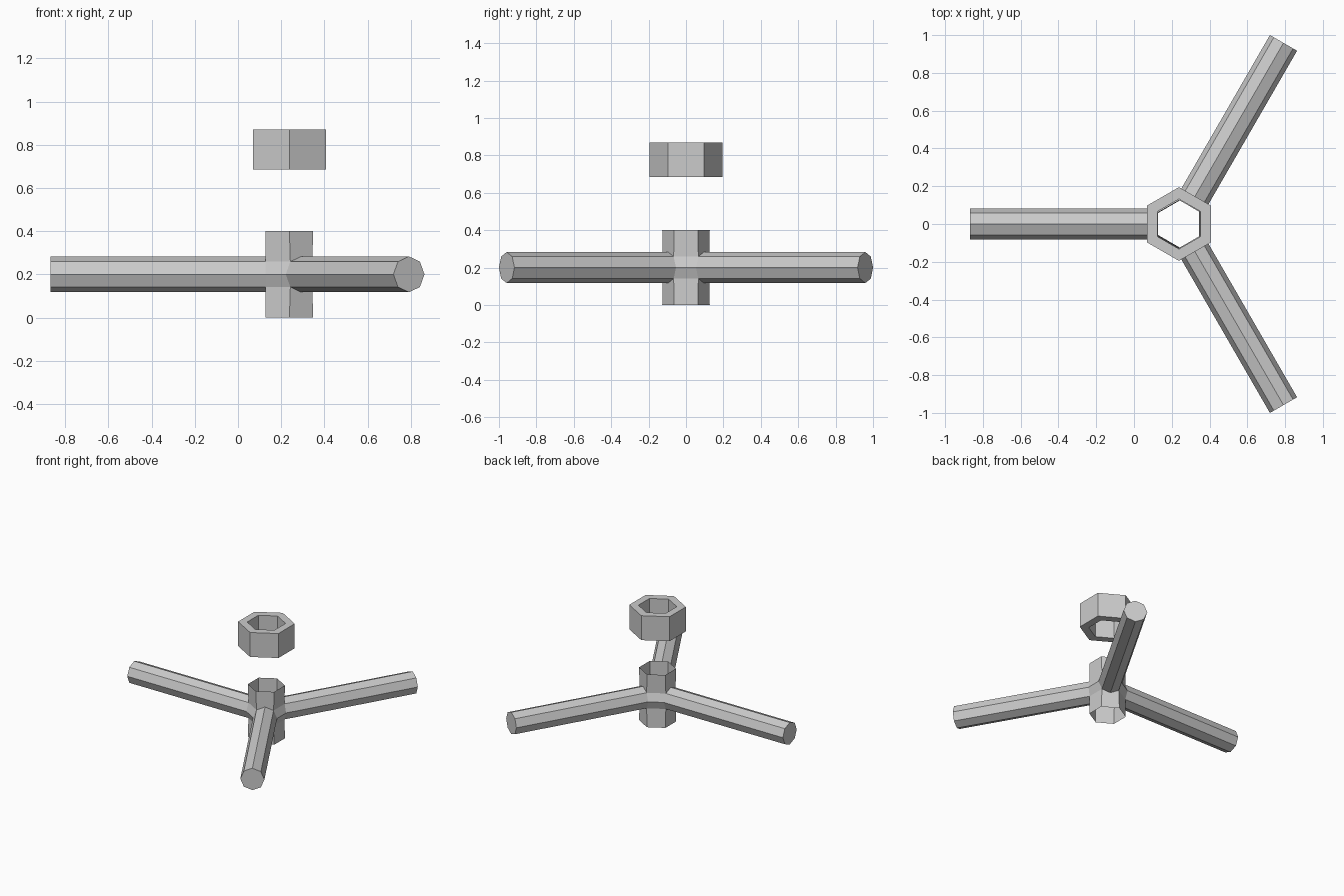
import bpy, bmesh
from math import sin, cos, pi, radians

CX, MID = 0.238, 0.2           # hub axis and arm height
APOTHEM, SIDE = 0.11, 0.0635   # hub hexagon: face distance and half face width
ARM_R, REACH = 0.083, 1.107    # octagonal arms

cube = bpy.data.objects.get("Cube")
if cube:
    bpy.data.objects.remove(cube, do_unlink=True)

grey = bpy.data.materials.new("light grey")
grey.use_nodes = True
colour = (0.6, 0.6, 0.6, 1)
grey.diffuse_color = colour
grey.node_tree.nodes["Principled BSDF"].inputs["Base Color"].default_value = colour


def finish(bm, name):
    bmesh.ops.recalc_face_normals(bm, faces=bm.faces)
    mesh = bpy.data.meshes.new(name)
    bm.to_mesh(mesh)
    bm.free()
    mesh.materials.append(grey)
    obj = bpy.data.objects.new(name, mesh)
    bpy.context.collection.objects.link(obj)
    obj.location.x = CX
    return obj


def bridge(bm, a, b):
    """Join two closed rings of vertices with quads."""
    n = len(a)
    for i in range(n):
        j = (i + 1) % n
        bm.faces.new((a[i], a[j], b[j], b[i]))


# Open hexagonal hub flowing into three closed arms
bm = bmesh.new()
left_edges, right_edges = [], []
for k in range(3):
    ang = radians(60 + 120 * k)

    def point(dist, lateral, z):
        return bm.verts.new((dist * cos(ang) - lateral * sin(ang),
                             dist * sin(ang) + lateral * cos(ang), z))

    def octagon(dist):
        return [point(dist, ARM_R * sin(i * pi / 4), MID + ARM_R * cos(i * pi / 4))
                for i in range(8)]

    base, tip = octagon(APOTHEM), octagon(REACH)
    bridge(bm, base, tip)
    bm.faces.new(tip)
    top_l, top_r, low_l, low_r = [point(APOTHEM, s * SIDE, z)
                                  for z in (2 * MID, 0) for s in (1, -1)]
    # Hub panels above and below the arm
    bm.faces.new((top_r, top_l, base[1], base[0], base[7]))
    bm.faces.new((low_l, low_r, base[5], base[4], base[3]))
    left_edges.append([top_l, base[1], base[2], base[3], low_l])
    right_edges.append([top_r, base[7], base[6], base[5], low_r])

# Hub panels between neighbouring arms
for k in range(3):
    a, b = left_edges[k], right_edges[(k + 1) % 3]
    for i in range(4):
        bm.faces.new((a[i], b[i], b[i + 1], a[i + 1]))
finish(bm, "hub_with_arms")

# Hexagonal ring floating above the hub
bm = bmesh.new()
rings = [[bm.verts.new((r * cos(radians(30 + 60 * i)), r * sin(radians(30 + 60 * i)), z))
          for i in range(6)]
         for r, z in ((0.195, 0.685), (0.195, 0.87), (0.132, 0.87), (0.132, 0.685))]
for i in range(4):
    bridge(bm, rings[i], rings[(i + 1) % 4])
finish(bm, "hex_ring")
